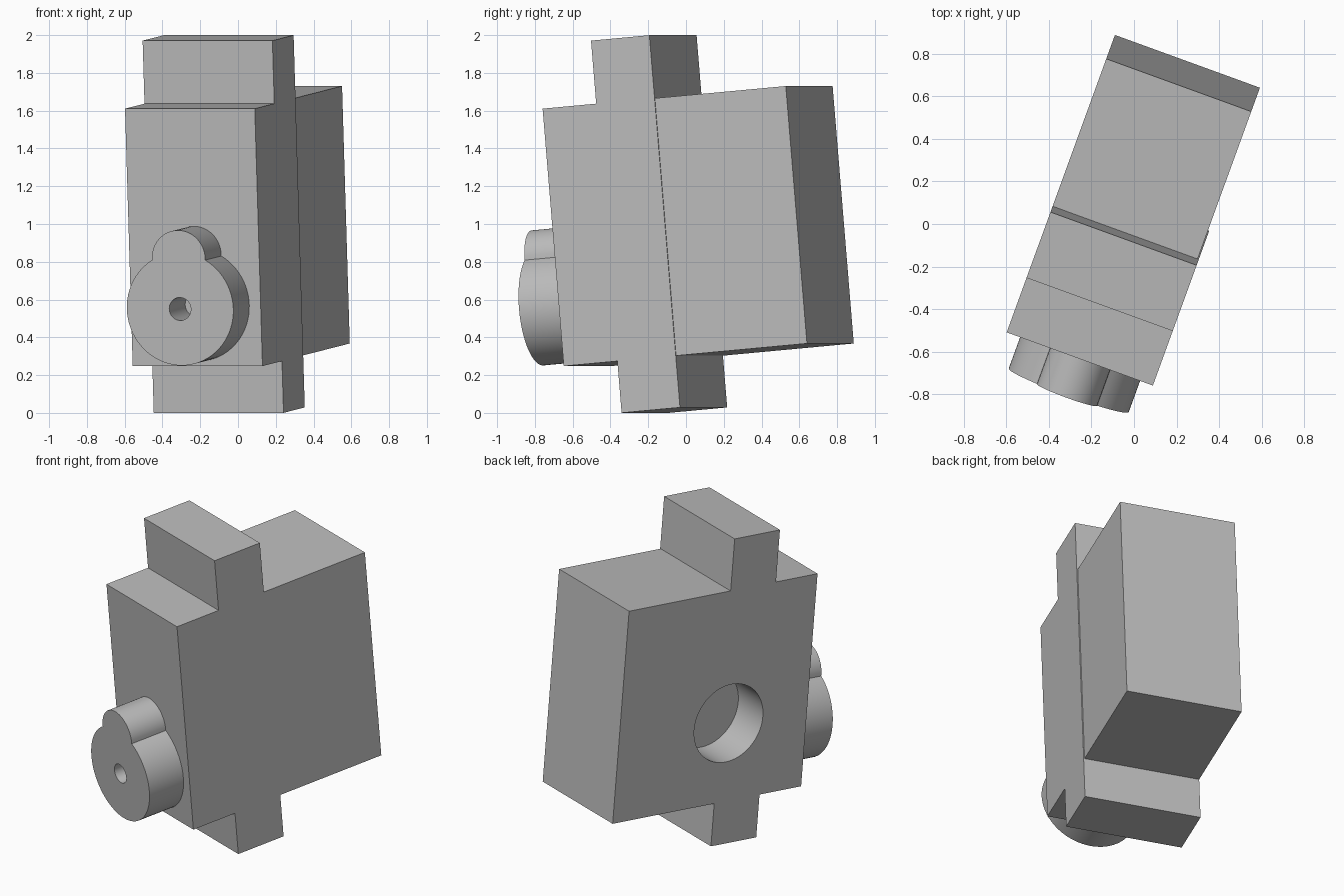
import bpy, bmesh
from math import cos, sin, radians
from mathutils import Matrix, Vector

if "Cube" in bpy.data.objects:
    bpy.data.objects.remove(bpy.data.objects["Cube"])

# Whole assembly is turned and tilted
TILT = Matrix.Rotation(radians(-20), 4, 'Z') @ Matrix.Rotation(radians(5), 4, 'X')

grey = bpy.data.materials.new("plain grey")
grey.use_nodes = True
grey.diffuse_color = (0.5, 0.5, 0.5, 1)
grey.node_tree.nodes["Principled BSDF"].inputs["Base Color"].default_value = (0.5, 0.5, 0.5, 1)


def prism(name, outline, axis, start, end):
    """Extrude a closed outline along 'x' (outline is y, z) or 'y' (outline is x, z)."""
    def place(p, d):
        return Vector((d, p[0], p[1])) if axis == 'x' else Vector((p[0], d, p[1]))
    bm = bmesh.new()
    face = bm.faces.new([bm.verts.new(place(p, start)) for p in outline])
    new = bmesh.ops.extrude_face_region(bm, geom=[face])["geom"]
    shift = place((0, 0), end - start)
    bmesh.ops.translate(bm, verts=[g for g in new if isinstance(g, bmesh.types.BMVert)], vec=shift)
    bmesh.ops.recalc_face_normals(bm, faces=bm.faces)
    mesh = bpy.data.meshes.new(name)
    bm.to_mesh(mesh)
    bm.free()
    mesh.materials.append(grey)
    obj = bpy.data.objects.new(name, mesh)
    bpy.context.collection.objects.link(obj)
    obj.matrix_world = TILT
    return obj


def arc(cx, cz, r, a0, a1, n):
    angles = [radians(a0 + (a1 - a0) * i / n) for i in range(n + 1)]
    return [(cx + r * cos(a), cz + r * sin(a)) for a in angles]


def activate(obj):
    bpy.ops.object.select_all(action='DESELECT')
    obj.select_set(True)
    bpy.context.view_layer.objects.active = obj


def cut(obj, cutter):
    cutter.hide_render = True
    mod = obj.modifiers.new("hole", 'BOOLEAN')
    mod.operation, mod.solver, mod.object = 'DIFFERENCE', 'EXACT', cutter
    bpy.context.view_layer.update()
    activate(obj)
    bpy.ops.object.modifier_apply(modifier=mod.name)
    bpy.data.objects.remove(cutter)


LEFT, RIGHT, STEP = -0.388, 0.337, 0.343
FRONT, BACK, LOW, HIGH = -0.54, 0.833, 0.296, 1.664
SLAB_F, SLAB_B, BASE, TOP = -0.237, 0.093, 0.021, 1.999

# Front half of the block with its upright slab
front_part = [(SLAB_B, BASE), (SLAB_B, TOP), (SLAB_F, TOP), (SLAB_F, HIGH), (FRONT, HIGH),
              (FRONT, LOW), (SLAB_F, LOW), (SLAB_F, BASE)]
rear_part = [(SLAB_B, LOW), (BACK, LOW), (BACK, HIGH), (SLAB_B, HIGH)]

# Main block, with a round blind hole in one side
body = prism("body", front_part[:1] + rear_part + front_part[1:], 'x', LEFT, RIGHT)
cut(body, prism("side_hole", arc(0.033, 0.803, 0.25, 0, 354.375, 63), 'x', LEFT - 0.1, LEFT + 0.255))

# Slight step on the other side
prism("side_plate", front_part, 'x', RIGHT, STEP)

# Round knob with a lobe on top and a centre hole
CX, CZ = -0.021, 0.621
outline = arc(CX, CZ, 0.3, 120, 420, 60) + arc(CX, CZ + 0.268, 0.15, 0, 180, 32)[1:-1]
knob = prism("knob", outline, 'y', FRONT - 0.248, FRONT)
cut(knob, prism("knob_hole", arc(CX, CZ, 0.061, 0, 352.5, 47), 'y', FRONT - 0.4, FRONT + 0.1))

for obj in (body, knob):
    activate(obj)
    bpy.ops.object.shade_smooth_by_angle(angle=radians(30))
